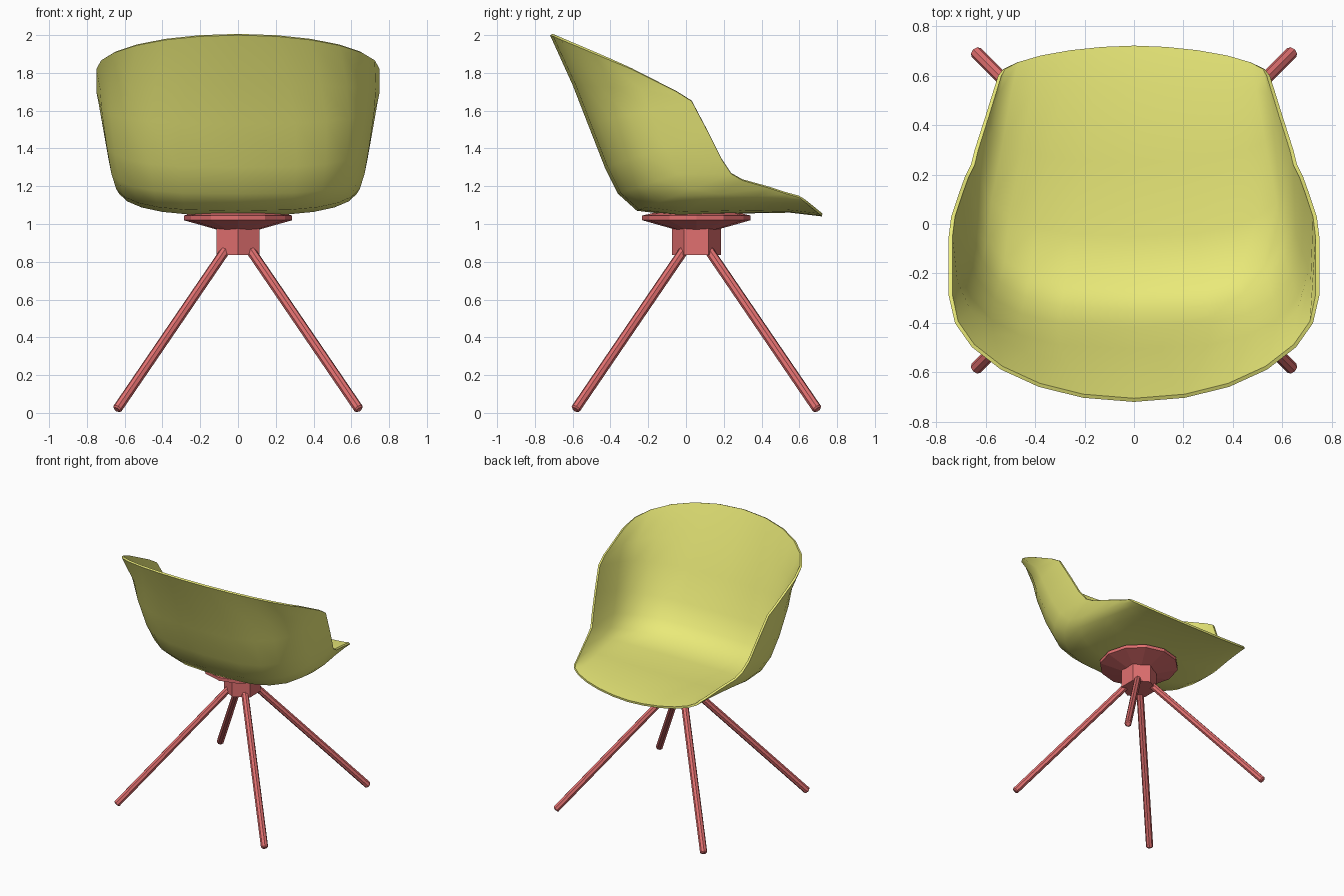
import bpy, bmesh
from math import sin, cos, radians, pi
from mathutils import Vector

if "Cube" in bpy.data.objects:
    bpy.data.objects.remove(bpy.data.objects["Cube"])


def material(name, rgb):
    m = bpy.data.materials.new(name)
    m.diffuse_color = (*rgb, 1)
    m.use_nodes = True
    m.node_tree.nodes["Principled BSDF"].inputs["Base Color"].default_value = m.diffuse_color
    return m


YELLOW = material("yellow_shell", (0.82, 0.82, 0.19))
RED = material("red_base", (0.75, 0.16, 0.16))
CY = 0.055  # centre of the base in y


def make(name, bm, mat):
    bmesh.ops.recalc_face_normals(bm, faces=bm.faces)
    me = bpy.data.meshes.new(name)
    bm.to_mesh(me)
    bm.free()
    me.materials.append(mat)
    ob = bpy.data.objects.new(name, me)
    bpy.context.collection.objects.link(ob)
    return ob


def smooth(ob, angle):
    bpy.ops.object.select_all(action='DESELECT')
    ob.select_set(True)
    bpy.context.view_layer.objects.active = ob
    for m in list(ob.modifiers):
        bpy.ops.object.modifier_apply(modifier=m.name)
    bpy.ops.object.shade_smooth_by_angle(angle=radians(angle))


# Shell: superellipse sections from a centre line (y, z) to a rim (x, y, z), with exponent n
ROWS = [
    ((-0.72, 2.00), (0.75, -0.29, 1.82), 2.0),
    ((-0.60, 1.735), (0.75, -0.05, 1.70), 2.5),
    ((-0.52, 1.53), (0.74, 0.03, 1.65), 2.9),
    ((-0.43, 1.30), (0.71, 0.12, 1.48), 3.1),
    ((-0.36, 1.16), (0.685, 0.19, 1.34), 3.1),
    ((-0.26, 1.07), (0.66, 0.24, 1.265), 3.0),
    ((-0.05, 1.045), (0.645, 0.30, 1.23), 2.8),
    ((0.25, 1.055), (0.60, 0.44, 1.19), 2.4),
    ((0.55, 1.06), (0.572, 0.53, 1.16), 2.0),
    ((0.72, 1.04), (0.55, 0.60, 1.14), 1.8),
]
ANGLES = [-90, -75, -61, -46, -31, -16, 0, 16, 31, 46, 61, 75, 90]
bm = bmesh.new()
grid = []
for (cy, cz), (rx, ry, rz), n in ROWS:
    row = []
    for a in ANGLES:
        t = radians(abs(a))
        x = rx * sin(t) ** (2 / n) * (1 if a >= 0 else -1)
        k = 1 - max(cos(t), 0) ** (2 / n) if abs(a) < 90 else 1
        row.append(bm.verts.new((x, cy + (ry - cy) * k, cz + (rz - cz) * k)))
    grid.append(row)
for r0, r1 in zip(grid, grid[1:]):
    for j in range(len(ANGLES) - 1):
        bm.faces.new((r0[j], r1[j], r1[j + 1], r0[j + 1]))
shell = make("seat_shell", bm, YELLOW)
# keep the seat normal pointing up so the thickness grows inward
seat_face = min(shell.data.polygons, key=lambda p: (p.center - Vector((0, 0.3, 1.05))).length)
up = seat_face.normal.z > 0
mod = shell.modifiers.new("thickness", 'SOLIDIFY')
mod.thickness = 0.016
mod.offset = 1 if up else -1
smooth(shell, 40)


def turned(name, profile, sides, mat):
    """Closed lathe of (radius, z) points with a corner on the y axis."""
    bm = bmesh.new()
    rings = [[bm.verts.new((r * sin(2 * pi * i / sides), CY + r * cos(2 * pi * i / sides), z))
              for i in range(sides)] for r, z in profile]
    for a, b in zip(rings, rings[1:]):
        for i in range(sides):
            j = (i + 1) % sides
            bm.faces.new((a[i], a[j], b[j], b[i]))
    bm.faces.new(rings[0])
    bm.faces.new(rings[-1])
    return make(name, bm, mat)


# Mounting plate and hexagonal hub
turned("mounting_plate", [(0.11, 0.97), (0.287, 1.02), (0.287, 1.045), (0.22, 1.06)], 12, RED)
turned("hub", [(0.13, 0.835), (0.13, 0.975)], 6, RED)


# Four splayed legs with chamfered ends
def leg(name, sx, sy):
    top = Vector((sx * 0.06, CY + sy * 0.06, 0.87))
    foot = Vector((sx * 0.642, CY + sy * 0.642, 0.017))
    axis = foot - top
    bm = bmesh.new()
    bmesh.ops.create_cone(bm, cap_ends=True, segments=8, radius1=0.026, radius2=0.026,
                          depth=axis.length)
    ends = [e for e in bm.edges if abs(e.verts[0].co.z - e.verts[1].co.z) < 1e-4]
    bmesh.ops.bevel(bm, geom=ends, offset=0.008, segments=1, affect='EDGES')
    ob = make(name, bm, RED)
    ob.location = (top + foot) / 2
    ob.rotation_euler = axis.to_track_quat('Z', 'Y').to_euler()
    smooth(ob, 30)


for sx, side in ((-1, "left"), (1, "right")):
    for sy, end in ((1, "front"), (-1, "back")):
        leg(f"{end}_{side}_leg", sx, sy)
